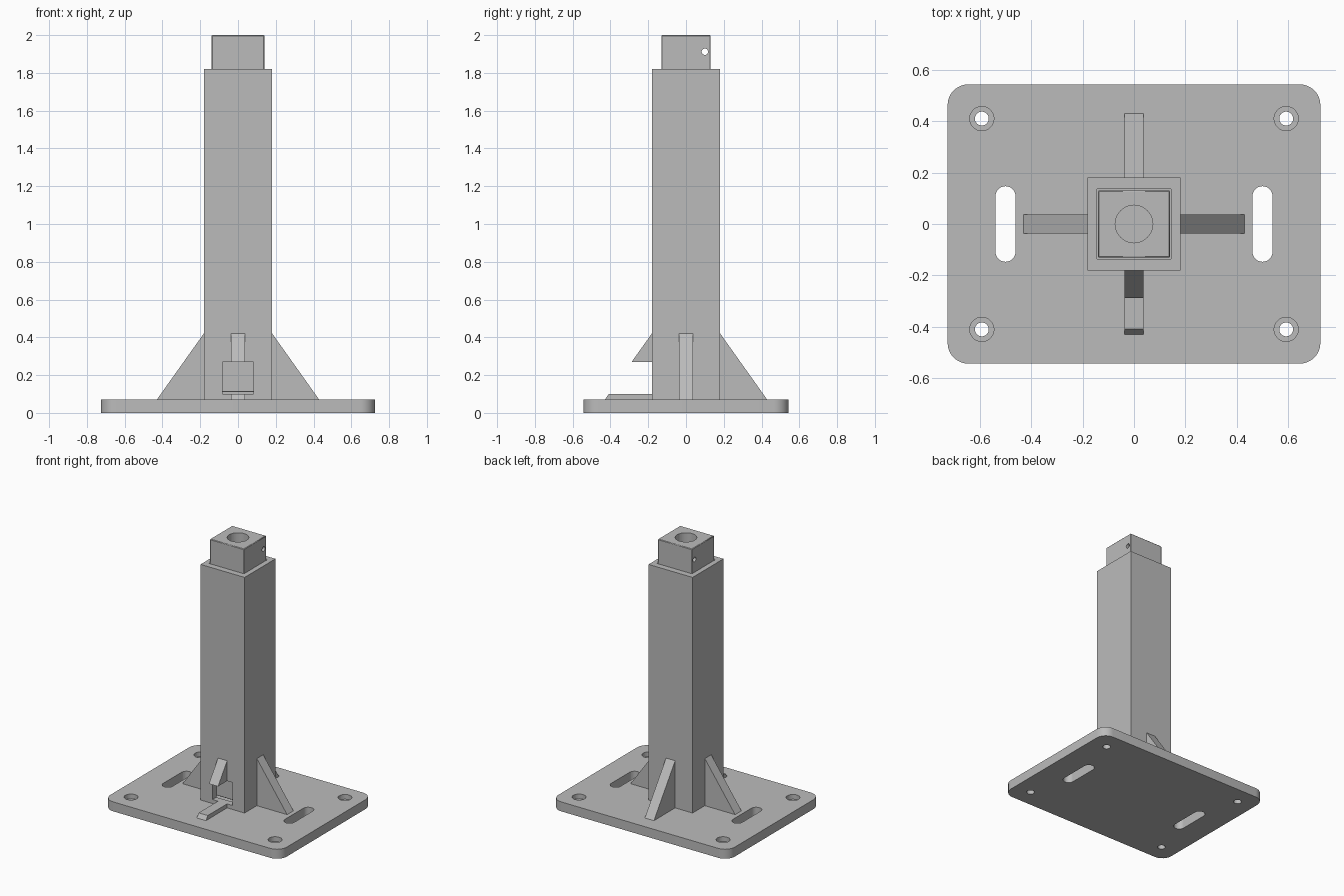
import bpy, bmesh, math

if "Cube" in bpy.data.objects:
    bpy.data.objects.remove(bpy.data.objects["Cube"])

steel = bpy.data.materials.new("grey steel")
steel.diffuse_color = (0.5, 0.5, 0.5, 1)
steel.use_nodes = True
steel.node_tree.nodes["Principled BSDF"].inputs["Base Color"].default_value = steel.diffuse_color


def prism(name, pts, depth, origin=(0, 0, 0), axis='Z', angle=0):
    """Extrude a 2D outline; axis 'Z' extrudes up, 'Y' stands the outline upright."""
    bm = bmesh.new()
    if axis == 'Z':
        vs = [bm.verts.new((x, y, 0)) for x, y in pts]
        vec = (0, 0, depth)
    else:
        vs = [bm.verts.new((x, -depth / 2, z)) for x, z in pts]
        vec = (0, depth, 0)
    face = bm.faces.new(vs)
    ext = bmesh.ops.extrude_face_region(bm, geom=[face])
    bmesh.ops.translate(bm, vec=vec, verts=[v for v in ext["geom"] if isinstance(v, bmesh.types.BMVert)])
    bmesh.ops.recalc_face_normals(bm, faces=bm.faces)
    me = bpy.data.meshes.new(name)
    bm.to_mesh(me)
    bm.free()
    ob = bpy.data.objects.new(name, me)
    ob.location = origin
    ob.rotation_euler.z = angle
    me.materials.append(steel)
    bpy.context.collection.objects.link(ob)
    return ob


def rounded(hx, hy, r, n=8):
    """Outline of a rectangle with round corners."""
    pts = []
    for i, (sx, sy) in enumerate([(1, 1), (-1, 1), (-1, -1), (1, -1)]):
        for k in range(n + 1):
            a = math.pi / 2 * (i + k / n)
            p = (sx * (hx - r) + r * math.cos(a), sy * (hy - r) + r * math.sin(a))
            if not pts or math.dist(p, pts[-1]) > 1e-5:
                pts.append(p)
    if math.dist(pts[0], pts[-1]) < 1e-5:
        pts.pop()
    return pts


def rect(hx, hy):
    return [(hx, hy), (-hx, hy), (-hx, -hy), (hx, -hy)]


def circle(r, n=32):
    return [(r * math.cos(2 * math.pi * i / n), r * math.sin(2 * math.pi * i / n)) for i in range(n)]


def cut(target, cutter):
    cutter.hide_render = True
    cutter.hide_viewport = True
    m = target.modifiers.new("cut", 'BOOLEAN')
    m.operation = 'DIFFERENCE'
    m.solver = 'EXACT'
    m.object = cutter


# Base plate with slots and counterbored bolt holes
T = 0.07
plate = prism("base_plate", rounded(0.725, 0.543, 0.08), T)
for sx in (-1, 1):
    cut(plate, prism("slot_cutter", rounded(0.039, 0.147, 0.0389), 0.3, (sx * 0.5, 0, -0.1)))
    for sy in (-1, 1):
        at = (sx * 0.592, sy * 0.41)
        cut(plate, prism("bolt_cutter", circle(0.027), 0.3, (*at, -0.1)))
        cut(plate, prism("counterbore_cutter", circle(0.047), 0.2, (*at, 0.035)))

# Square outer tube, with a window low on the front
tube = prism("outer_tube", rect(0.181, 0.181), 1.82 - T, (0, 0, T))
cut(tube, prism("tube_bore_cutter", rect(0.144, 0.136), 2, (0, 0, T - 0.1)))
window = prism("window_cutter", rect(0.082, 0.2), 0.17, (0, -0.335, 0.1))
cut(tube, window)

# Inner bar with central bore and cross pin hole
bar = prism("inner_bar", rect(0.14, 0.131), 2 - 0.11, (0, 0, 0.11))
bev = bar.modifiers.new("edge", 'BEVEL')
bev.width = 0.004
bev.segments = 1
cut(bar, prism("bore_cutter", circle(0.073, 48), 2.2, (0, 0, 0)))
pin = prism("pin_cutter", circle(0.017, 24), 0.6, (-0.3, 0.1, 1.912))
pin.rotation_euler = (0, math.pi / 2, 0)
cut(bar, pin)

# Four triangular gussets; the front one is notched by the window
for name, a in (("right", 0), ("back", 90), ("left", 180), ("front", 270)):
    rib = prism(name + "_gusset", [(0.181, T), (0.43, T), (0.181, 0.42)], 0.075,
                axis='Y', angle=math.radians(a))
    if name == "front":
        cut(rib, window)

# Smooth the round walls, keep edges sharp
for ob in bpy.data.objects:
    ob.select_set(not ob.hide_render)
bpy.context.view_layer.objects.active = plate
bpy.ops.object.shade_smooth_by_angle(angle=math.radians(30))
